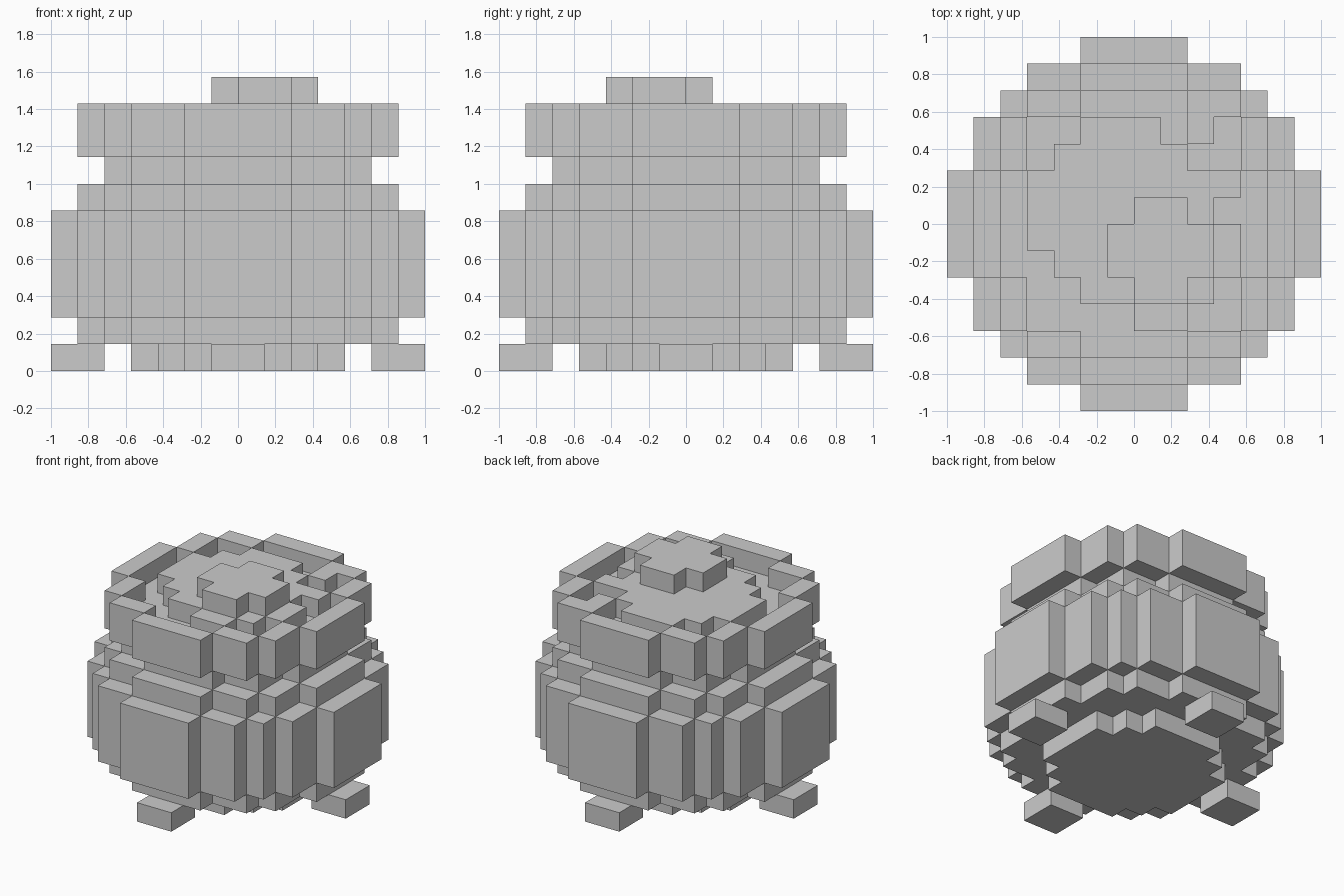
import bpy, bmesh

if "Cube" in bpy.data.objects:
    bpy.data.objects.remove(bpy.data.objects["Cube"])

U = 1 / 7  # one block


def prism(name, outlines, z0, z1):
    """Extrude one or more flat outlines (in block units) from z0 to z1."""
    bm = bmesh.new()
    for pts in outlines:
        face = bm.faces.new([bm.verts.new((x * U, y * U, z0 * U)) for x, y in pts])
        ext = bmesh.ops.extrude_face_region(bm, geom=[face])
        top = [v for v in ext["geom"] if isinstance(v, bmesh.types.BMVert)]
        bmesh.ops.translate(bm, verts=top, vec=(0, 0, (z1 - z0) * U))
    bmesh.ops.recalc_face_normals(bm, faces=bm.faces)
    mesh = bpy.data.meshes.new(name)
    bm.to_mesh(mesh)
    bm.free()
    obj = bpy.data.objects.new(name, mesh)
    bpy.context.collection.objects.link(obj)
    return obj


def turns(pts):
    """The points turned four times around the centre."""
    out = []
    for _ in range(4):
        out.append(pts)
        pts = [(-y, x) for x, y in pts]
    return out


def disc(corners):
    """Stepped disc outline from the outer corners of one quarter."""
    quarter = [corners[0]]
    for (a, b), (c, d) in zip(corners, corners[1:]):
        quarter += [(c, b), (c, d)]
    return [p for q in turns(quarter) for p in q]


def rect(x0, x1, y0, y1):
    return [(x0, y0), (x1, y0), (x1, y1), (x0, y1)]


R4 = disc([(4, 2), (3, 3), (2, 4)])
R5 = disc([(5, 2), (4, 4), (2, 5)])
R6 = disc([(6, 2), (5, 4), (4, 5), (2, 6)])
R7 = disc([(7, 2), (6, 4), (5, 5), (4, 6), (2, 7)])

# Feet and round pot body
prism("feet", turns(rect(5, 7, -1, 1)), 0, 1)
for name, outline, z0, z1 in [("base", R4, 0, 1), ("lower_body", R6, 1, 2),
                              ("belly", R7, 2, 6), ("shoulder", R6, 6, 7),
                              ("neck", R5, 7, 9)]:
    prism(name, [outline], z0, z1)

# Rim made of blocks meeting at their corners
rim = (turns(rect(5, 6, -2, 2)) + turns(rect(4, 5, 2, 4)) + turns(rect(2, 4, 4, 5)))
prism("rim", rim, 8, 10)

# Contents: irregular slab, stray block and raised lump
slab = [(0, -4), (2, -4), (2, -3), (3, -3), (3, -2), (4, -2), (4, 0), (3, 0), (3, 1),
        (4, 1), (4, 2), (2, 2), (2, 3), (1, 3), (1, 4), (-2, 4), (-2, 3), (-3, 3),
        (-3, 2), (-4, 2), (-4, -1), (-3, -1), (-3, -2), (-2, -2), (-2, -3), (0, -3)]
prism("contents_slab", [slab], 9, 10)
prism("contents_stray_block", [rect(2, 3, 3, 4)], 9, 10)
lump = disc([(2, 1), (1, 2)])
prism("contents_lump", [[(x + 1, y - 1) for x, y in lump]], 10, 11)
